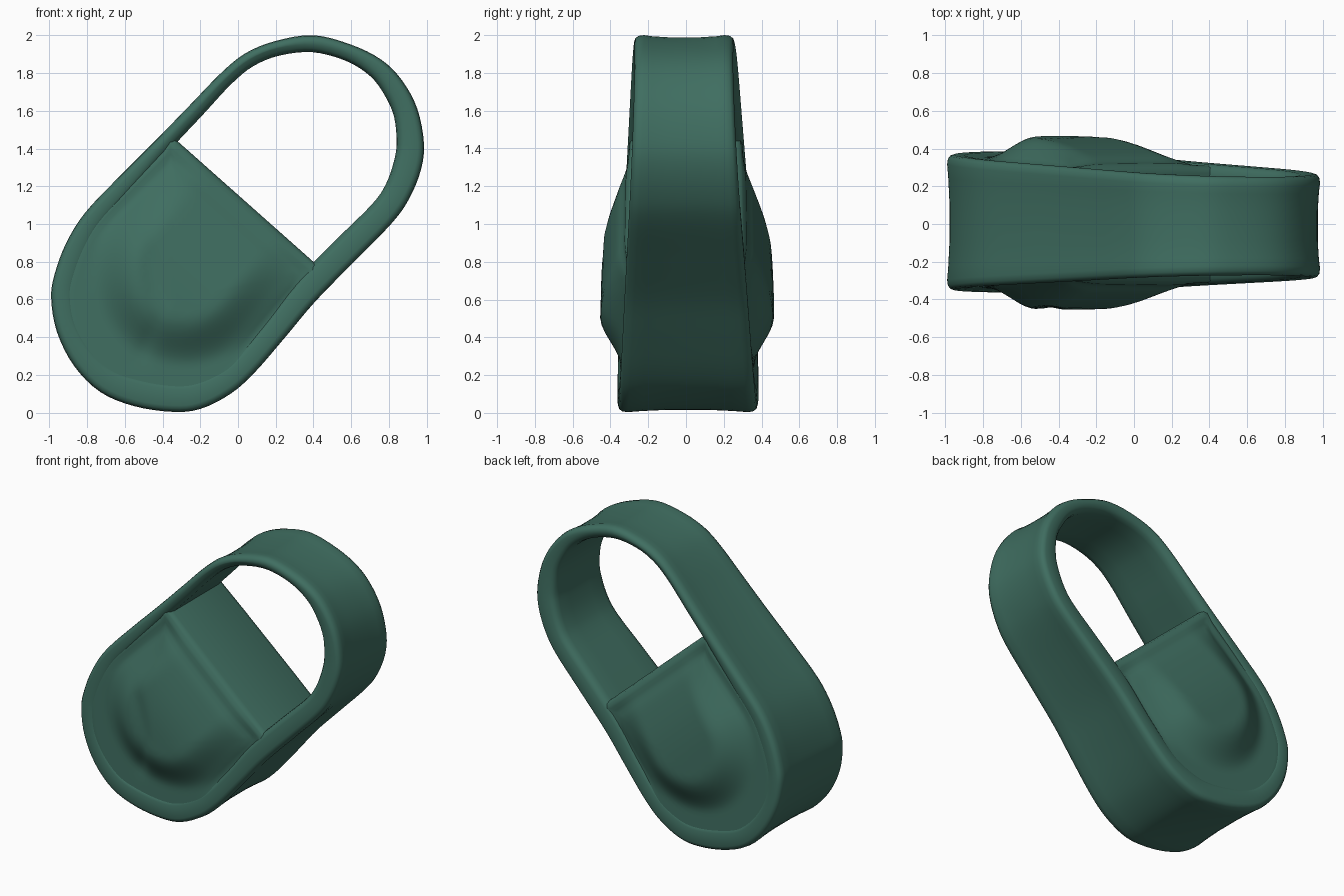
import bpy, bmesh, math
from mathutils import Vector

if "Cube" in bpy.data.objects:
    bpy.data.objects.remove(bpy.data.objects["Cube"])

green = bpy.data.materials.new("dark_green")
green.diffuse_color = (0.05, 0.155, 0.118, 1)
green.use_nodes = True
green.node_tree.nodes["Principled BSDF"].inputs["Base Color"].default_value = green.diffuse_color

# Outer outline seen from the front: x, z, wall width
OUTLINE = [
    (0.40, 2.00, .09), (0.20, 1.97, .08), (0.04, 1.905, .08), (-0.09, 1.80, .08),
    (-0.25, 1.635, .085), (-0.43, 1.45, .09), (-0.63, 1.25, .11), (-0.81, 1.06, .12),
    (-0.91, 0.90, .13), (-0.97, 0.74, .13), (-0.99, 0.61, .13), (-0.96, 0.43, .13),
    (-0.87, 0.25, .14), (-0.73, 0.11, .15), (-0.55, 0.035, .16), (-0.35, 0.005, .16),
    (-0.20, 0.02, .16), (-0.04, 0.10, .15), (0.09, 0.215, .14), (0.25, 0.40, .14),
    (0.41, 0.59, .15), (0.62, 0.805, .15), (0.82, 1.01, .145), (0.91, 1.14, .145),
    (0.97, 1.29, .15), (0.985, 1.43, .145), (0.95, 1.61, .13), (0.87, 1.76, .12),
    (0.76, 1.87, .105), (0.60, 1.95, .09)]


def smooth_loop(points, steps):
    pts = [Vector(p) for p in points]
    n, out = len(pts), []
    for i in range(n):
        a, b, c, d = (pts[(i + k) % n] for k in (-1, 0, 1, 2))
        for s in range(steps):
            t = s / steps
            out.append(0.5 * (2 * b + (c - a) * t + (2 * a - 5 * b + 4 * c - d) * t * t
                              + (3 * b - a - 3 * c + d) * t ** 3))
    return out


def depth(x, z):
    # the body tapers from the lower left to the upper right
    u, v = (x + z - 1) / math.sqrt(2), (x - z + 1) / math.sqrt(2)
    return 0.317 - 0.048 * u + 0.014 * v


def ease(t):
    t = max(0.0, min(1.0, t))
    return t * t * (3 - 2 * t)


def make_object(name, rings, close_rings, cap_ends):
    bm = bmesh.new()
    vs = [[bm.verts.new((x, y - .007 * (x + z - 1), z)) for x, y, z in ring]
          for ring in rings]
    m, n = len(vs), len(vs[0])
    for i in range(m if close_rings else m - 1):
        for j in range(n):
            a, b = vs[i], vs[(i + 1) % m]
            bm.faces.new((a[j], a[(j + 1) % n], b[(j + 1) % n], b[j]))
    if cap_ends:
        bm.faces.new(vs[0])
        bm.faces.new(vs[-1])
    bmesh.ops.recalc_face_normals(bm, faces=bm.faces)
    mesh = bpy.data.meshes.new(name)
    bm.to_mesh(mesh)
    bm.free()
    mesh.materials.append(green)
    ob = bpy.data.objects.new(name, mesh)
    bpy.context.collection.objects.link(ob)
    bpy.ops.object.select_all(action='DESELECT')
    ob.select_set(True)
    bpy.context.view_layer.objects.active = ob
    bpy.ops.object.shade_smooth_by_angle(angle=math.radians(60))
    return ob


loop = smooth_loop(OUTLINE, 4)
count = len(loop)
inward = []
for i in range(count):
    t = loop[(i + 1) % count] - loop[i - 1]
    inward.append(Vector((-t.y, t.x)).normalized())

# Outer band: rounded section swept around the whole outline
rings = []
for p, n in zip(loop, inward):
    h, w = depth(p.x, p.y), p.z
    half = [(0.012, h * .3), (0.006, h * .65), (0, h - .05), (0.004, h - .022),
            (0.016, h - .006), (0.034, h), (w - .04, h - .003), (w - .02, h - .012),
            (w - .006, h - .03), (w, h - .06), (w, h * .4)]
    section = half + [(a, -y) for a, y in reversed(half)]
    rings.append([(p.x + n.x * a, y, p.y + n.y * a) for a, y in section])
make_object("outer_band", rings, True, False)

# Pillow body: outline below the opening, closed by its straight edge
edge = [Vector((p.x + n.x * .05, p.y + n.y * .05)) for p, n in zip(loop, inward)]
edge = [q for q in edge if q.x * .63 + q.y * .71 < .80]
first, last = Vector((-0.36, 1.474)), Vector((0.45, 0.755))
edge = edge + [last.lerp(first, k / 24) for k in range(25)]
centre = Vector((-0.33, 0.60))
hole_middle = Vector((0.045, 1.115))
down = Vector((-.663, -.747)).normalized()
across = Vector((.747, -.663)).normalized()


def pillow_height(q, s, side):
    r = q - hole_middle
    t, v = r.dot(down), r.dot(across)
    # swelling rises slowly from the opening and drops steeply at the round end
    reach = math.hypot(v, max(0, t - .5))
    rise = math.sin(math.pi / 2 * max(0, min(1, t / .58)))
    y = depth(q.x, q.y) - .004 + .118 * rise * ease((.5 - reach) / .27)
    y -= .012 * ease((.75 - t) / .3) * math.exp(-((s - .86) / .06) ** 2)
    if side < 0:  # shallow crease on the front
        line = -0.5 + .06 * math.sin((q.y - .3) * 5)
        y -= .012 * math.exp(-((q.x - line) / .05) ** 2) * ease((.4 - abs(q.y - .62)) / .2)
    return y


scales = [.03, .1, .18, .26, .34, .4, .45, .5, .55, .6, .65, .7, .75, .8,
          .84, .88, .92, .95, .97, .985]


def pillow_side(side):
    out = []
    for s in scales:
        ring = []
        for e in edge:
            q = centre + (e - centre) * s
            y = pillow_height(q, s, side) - .014 * ease((s - .93) / .06)
            ring.append((q.x, side * y, q.y))
        out.append(ring)
    out.append([(e.x, side * (depth(e.x, e.y) - .045), e.y) for e in edge])
    return out


make_object("pillow_body", pillow_side(-1) + pillow_side(1)[::-1], False, True)
